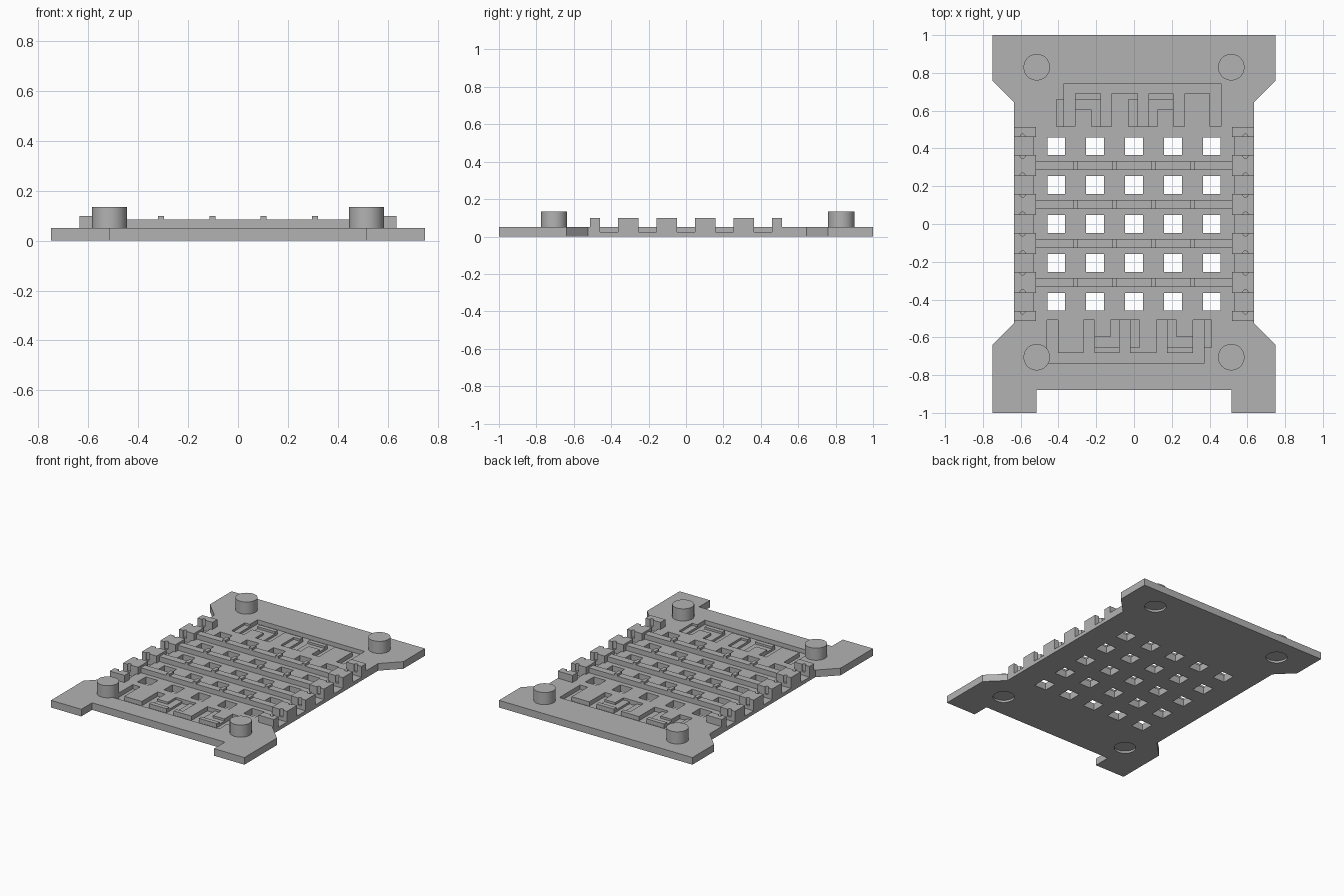
import bpy, bmesh
from mathutils import Matrix, Vector

if "Cube" in bpy.data.objects:
    bpy.data.objects.remove(bpy.data.objects["Cube"], do_unlink=True)

grey = bpy.data.materials.new("plain grey")
grey.use_nodes = True
grey.diffuse_color = (0.45, 0.45, 0.45, 1)
grey.node_tree.nodes["Principled BSDF"].inputs["Base Color"].default_value = grey.diffuse_color


def finish(name, bm):
    mesh = bpy.data.meshes.new(name)
    bmesh.ops.recalc_face_normals(bm, faces=bm.faces)
    bm.to_mesh(mesh)
    bm.free()
    mesh.materials.append(grey)
    obj = bpy.data.objects.new(name, mesh)
    bpy.context.collection.objects.link(obj)
    return obj


def boxes(name, spans):
    """One object from boxes given as (x0, x1, y0, y1, z0, z1)."""
    bm = bmesh.new()
    for x0, x1, y0, y1, z0, z1 in spans:
        size = Matrix.Diagonal((x1 - x0, y1 - y0, z1 - z0, 1))
        mid = Vector((x0 + x1, y0 + y1, z0 + z1)) / 2
        bmesh.ops.create_cube(bm, size=1, matrix=Matrix.Translation(mid) @ size)
    return finish(name, bm)


def cylinders(name, centres, radius, z0, z1, sides):
    bm = bmesh.new()
    for x, y in centres:
        bmesh.ops.create_cone(bm, cap_ends=True, segments=sides, radius1=radius, radius2=radius,
                              depth=z1 - z0, matrix=Matrix.Translation((x, y, (z0 + z1) / 2)))
    return finish(name, bm)


def cut(target, cutter):
    cutter.hide_render = True
    mod = target.modifiers.new("cut", "BOOLEAN")
    mod.operation, mod.solver, mod.object = "DIFFERENCE", "EXACT", cutter
    mod.use_self = True
    bpy.context.view_layer.objects.active = target
    bpy.ops.object.modifier_apply(modifier="cut")
    bpy.data.objects.remove(cutter, do_unlink=True)


TOP, FLOOR, PITCH = 0.05, 0.025, 0.206
ABOVE = 0.2
rows = [PITCH * i for i in range(-2, 3)]
gaps = [PITCH * (i + 0.5) for i in range(-2, 2)]

# Base plate with waisted sides and a front notch
half = [(0.515, -0.88), (0.515, -1), (0.75, -1), (0.75, -0.64),
        (0.635, -0.525), (0.635, 0.645), (0.75, 0.76), (0.75, 1)]
outline = half + [(-x, y) for x, y in reversed(half)]
bm = bmesh.new()
face = bm.faces.new([bm.verts.new((x, y, 0)) for x, y in outline])
lift = bmesh.ops.extrude_face_region(bm, geom=[face])["geom"]
bmesh.ops.translate(bm, vec=(0, 0, TOP), verts=[v for v in lift if isinstance(v, bmesh.types.BMVert)])
plate = finish("base_plate", bm)

# Grid of square through holes
H = 0.047
cut(plate, boxes("hole_cutter", [(x - H, x + H, y - H, y + H, -0.1, ABOVE) for x in rows for y in rows]))

# Slots at the plate edges, level with each row of holes
cut(plate, boxes("slot_cutter", [(min(s * 0.535, s * 0.7), max(s * 0.535, s * 0.7),
                                  y - 0.048, y + 0.048, FLOOR, ABOVE) for s in (-1, 1) for y in rows]))

# Wire trenches: a deep comb and a shallower branch set, turned half round at the front
comb = [(-0.37, 0.46, 0.69, 0.745)]
comb += [(x, x + 0.057, 0.515, 0.74) for x in (-0.37, -0.175, 0.02, 0.21, 0.403)]
branch = [(-0.41, -0.36, 0.515, 0.66), (-0.03, 0.03, 0.515, 0.66),
          (-0.32, -0.165, 0.605, 0.66), (-0.225, -0.165, 0.515, 0.65),
          (0.065, 0.22, 0.605, 0.66), (0.065, 0.125, 0.515, 0.65)]
for turned in (False, True):
    for rects, depth in ((comb, 0.02), (branch, 0.035)):
        if turned:
            rects = [(-b, -a, 0.007 - d, 0.007 - c) for a, b, c, d in rects]
        for rect in rects:
            cut(plate, boxes("trench_cutter", [(*rect, depth, ABOVE)]))

# Corner pegs with shallow sockets below
corners = [(x, y) for x in (-0.515, 0.515) for y in (-0.705, 0.83)]
cut(plate, cylinders("socket_cutter", corners, 0.07, -0.05, 0.015, 48))
pegs = cylinders("corner_pegs", corners, 0.07, 0.018, 0.135, 48)
for obj in bpy.context.selected_objects:
    obj.select_set(False)
pegs.select_set(True)
bpy.context.view_layer.objects.active = pegs
bpy.ops.object.shade_smooth_by_angle()

# Side blocks between the slots, grooved where the slots meet them
spans = [(-0.513, rows[0] - 0.048)]
spans += [(a + 0.048, b - 0.048) for a, b in zip(rows, rows[1:])]
spans += [(rows[-1] + 0.048, 0.513)]
for name, x0, x1 in (("left_blocks", 0.52, 0.635), ("right_blocks", -0.635, -0.52)):
    blocks = boxes(name, [(x0, x1, a, b, TOP, 0.1) for a, b in spans])
    mouths = [(0.59 if x0 > 0 else -0.59, y + s * 0.051) for y in rows for s in (-1, 1)]
    cut(blocks, cylinders("groove_cutter", mouths, 0.013, FLOOR, ABOVE, 16))

# Rails across the plate, with small ridges on top
R = 0.024
boxes("cross_rails", [(-0.52, 0.52, y - R, y + R, TOP, 0.085) for y in gaps])
boxes("rail_ridges", [(x - 0.012, x + 0.012, y - R, y + R, 0.085, 0.1) for x in gaps for y in gaps])
